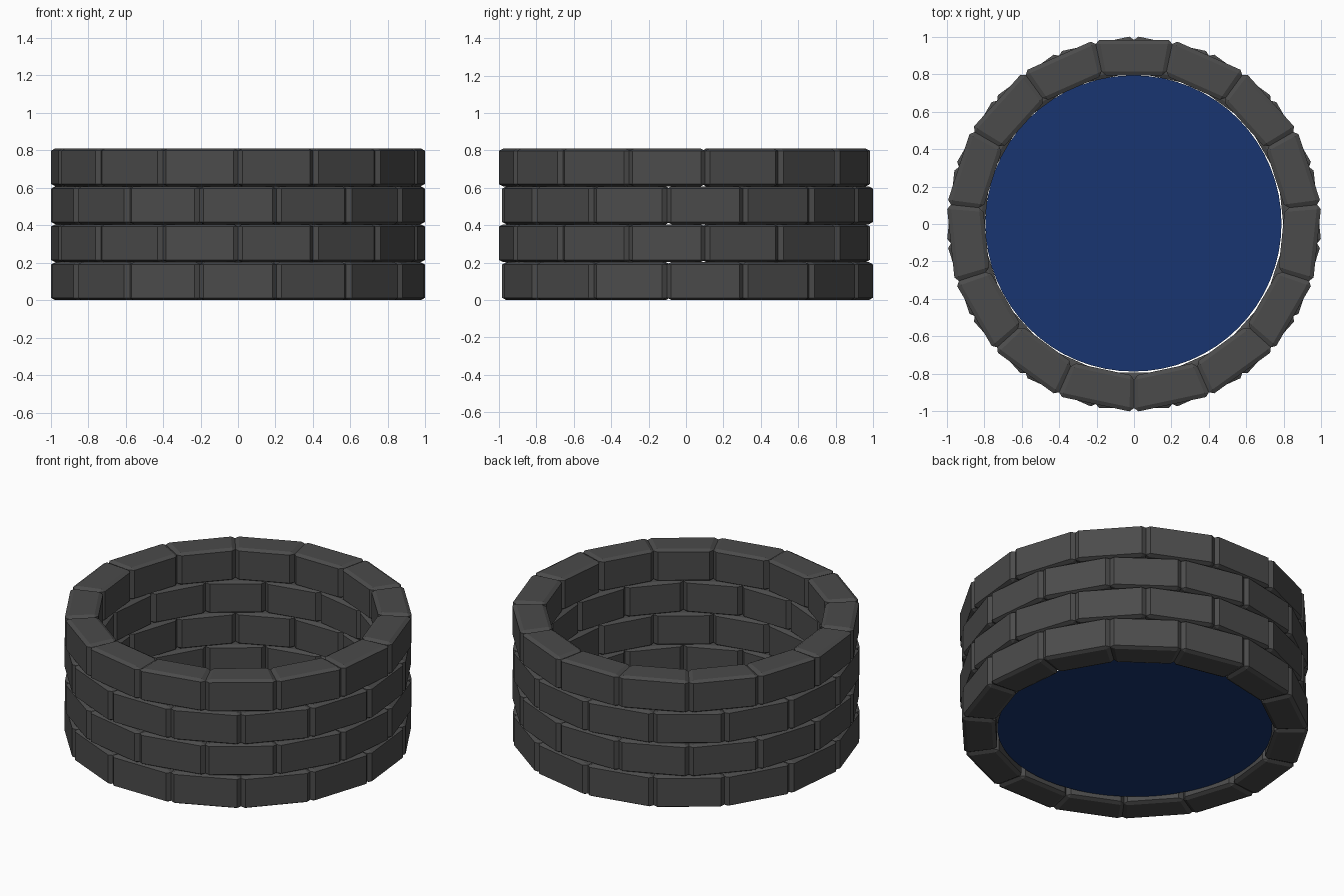
import bpy, bmesh, math
from mathutils import Matrix

if "Cube" in bpy.data.objects:
    bpy.data.objects.remove(bpy.data.objects["Cube"])

STONES, COURSES = 15, 4
STEP = 2 * math.pi / STONES
R_IN, R_OUT, H = 0.792, 0.983, 0.2025     # flat-to-flat radii, course height
B_TAN, B_RAD, B_UP = 0.12, 0.022, 0.012   # chamfer: side (fraction of half width), radial, vertical


def material(name, rgb):
    m = bpy.data.materials.new(name)
    m.diffuse_color = (*rgb, 1)
    m.use_nodes = True
    m.node_tree.nodes["Principled BSDF"].inputs["Base Color"].default_value = m.diffuse_color
    return m


def make_object(name, bm, mat):
    me = bpy.data.meshes.new(name)
    bm.to_mesh(me)
    bm.free()
    me.materials.append(mat)
    ob = bpy.data.objects.new(name, me)
    bpy.context.collection.objects.link(ob)
    return ob


def stone_mesh():
    """Chamfered box bent into a wedge, facing -y and standing on z = 0."""
    bm = bmesh.new()
    bmesh.ops.create_cube(bm, size=1)
    size = (2 / B_TAN, (R_OUT - R_IN) / B_RAD, H / B_UP)
    bmesh.ops.scale(bm, vec=size, verts=bm.verts)
    bmesh.ops.bevel(bm, geom=bm.edges[:], offset=1, segments=1, affect='EDGES')
    for v in bm.verts:
        r = (R_IN + R_OUT) / 2 - v.co.y * B_RAD
        v.co = (v.co.x * B_TAN * r * math.tan(STEP / 2), -r, v.co.z * B_UP + H / 2)
    me = bpy.data.meshes.new("stone")
    bm.to_mesh(me)
    bm.free()
    return me


stone_grey = material("stone_grey", (0.07, 0.07, 0.07))
water_blue = material("water_blue", (0.009, 0.036, 0.165))

# Stone courses, alternate ones turned by half a stone
stone = stone_mesh()
for c in range(COURSES):
    bm = bmesh.new()
    for i in range(STONES):
        start = len(bm.verts)
        bm.from_mesh(stone)
        bm.verts.ensure_lookup_table()
        turn = Matrix.Rotation((i + 0.5 * (c % 2)) * STEP, 4, 'Z')
        bmesh.ops.transform(bm, matrix=Matrix.Translation((0, 0, c * H)) @ turn,
                            verts=bm.verts[start:])
    make_object(f"stone_course_{c + 1}", bm, stone_grey)
bpy.data.meshes.remove(stone)

# Water disc near the bottom
bm = bmesh.new()
bmesh.ops.create_circle(bm, cap_ends=True, radius=0.79, segments=64)
water = make_object("water", bm, water_blue)
water.location = (-0.003, 0.003, 0.035)
